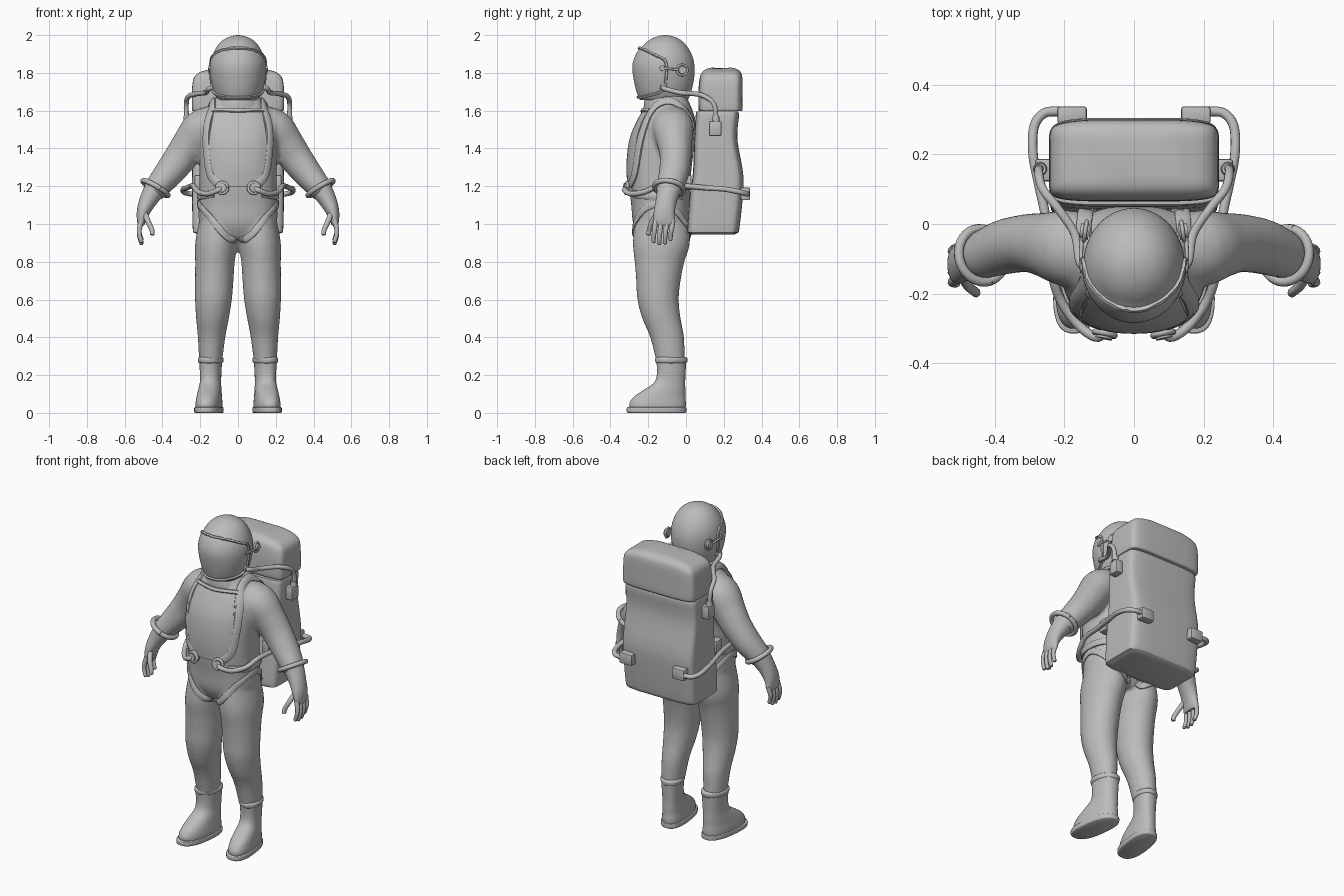
import bpy, bmesh, math
from mathutils import Vector
from mathutils.bvhtree import BVHTree

if "Cube" in bpy.data.objects:
    bpy.data.objects.remove(bpy.data.objects["Cube"], do_unlink=True)

GREY = (0.5, 0.5, 0.5, 1)
mat = bpy.data.materials.new("suit grey")
mat.use_nodes = True
mat.diffuse_color = GREY
for node in mat.node_tree.nodes:
    if node.type == 'BSDF_PRINCIPLED':
        node.inputs["Base Color"].default_value = GREY
        node.inputs["Roughness"].default_value = 0.6


def spline(pts, n=6):
    """Smooth path through points of any dimension."""
    out = []
    last = len(pts) - 1
    for i in range(last):
        quad = [pts[max(i - 1, 0)], pts[i], pts[i + 1], pts[min(i + 2, last)]]
        for k in range(n):
            t = k / n
            out.append([0.5 * (2 * b + (c - a) * t + (2 * a - 5 * b + 4 * c - d) * t * t
                               + (3 * b - a - 3 * c + d) * t ** 3) for a, b, c, d in zip(*quad)])
    return out + [list(pts[-1])]


def finish(obj, angle=40):
    for o in list(bpy.context.selected_objects):
        o.select_set(False)
    bpy.context.view_layer.objects.active = obj
    obj.select_set(True)
    if obj.type == 'CURVE' or obj.modifiers:
        bpy.ops.object.convert(target='MESH')
        obj = bpy.context.view_layer.objects.active
    obj.data.materials.clear()
    obj.data.materials.append(mat)
    bpy.ops.object.shade_smooth_by_angle(angle=math.radians(angle))
    return obj


def make(name, bm, angle=40, done=True):
    bmesh.ops.recalc_face_normals(bm, faces=bm.faces)
    mesh = bpy.data.meshes.new(name)
    bm.to_mesh(mesh)
    bm.free()
    obj = bpy.data.objects.new(name, mesh)
    bpy.context.collection.objects.link(obj)
    return finish(obj, angle) if done else obj


def skin(bm, rows):
    """Bridge rows of points into a capped tube."""
    rows = [[bm.verts.new(p) for p in row] for row in rows]
    m = len(rows[0])
    for a, b in zip(rows, rows[1:]):
        for j in range(m):
            bm.faces.new((a[j], a[(j + 1) % m], b[(j + 1) % m], b[j]))
    bm.faces.new(rows[0])
    bm.faces.new(rows[-1])


def loft(bm, rings, s=1, flat=True, power=2, seg=32, sub=4):
    """Sections (x, y, z, half width, half depth) joined into one body."""
    rings = spline(rings, sub) if sub > 1 else rings
    rows = []
    for i, (x, y, z, a, b) in enumerate(rings):
        t = Vector((0, 0, 1))
        if not flat:
            t = Vector(rings[min(i + 1, len(rings) - 1)][:3]) - Vector(rings[max(i - 1, 0)][:3])
            t.normalize()
        v = Vector((0, 1, 0))
        v = (v - v.dot(t) * t).normalized()
        u = v.cross(t)
        row = []
        for k in range(seg):
            w = 2 * math.pi * (k + 0.5) / seg
            c, d = math.cos(w), math.sin(w)
            p = (Vector((x, y, z)) + u * a * math.copysign(abs(c) ** (2 / power), c)
                 + v * b * math.copysign(abs(d) ** (2 / power), d))
            row.append((p.x * s, p.y, p.z))
        rows.append(row)
    skin(bm, rows)


def tube(name, pts, r, taper=1.0, smooth=6):
    path = spline(pts, smooth) if smooth > 1 else pts
    cu = bpy.data.curves.new(name, 'CURVE')
    cu.dimensions = '3D'
    cu.bevel_depth, cu.bevel_resolution, cu.use_fill_caps = r, 3, True
    sp = cu.splines.new('POLY')
    sp.points.add(len(path) - 1)
    for i, p in enumerate(path):
        sp.points[i].co = (*p, 1)
        sp.points[i].radius = 1 + (taper - 1) * i / len(path)
    if taper < 1:
        sp.points[-1].radius = 0.4
    obj = bpy.data.objects.new(name, cu)
    bpy.context.collection.objects.link(obj)
    return finish(obj)


def ring(name, loc, axis, radius, r):
    q = Vector(axis).to_track_quat('Z', 'Y')
    turn = [2 * math.pi * k / 32 for k in range(33)]
    tube(name, [Vector(loc) + q @ Vector((math.cos(w), math.sin(w), 0)) * radius for w in turn],
         r, smooth=1)


def disc(name, loc, axis, r, h):
    bm = bmesh.new()
    bmesh.ops.create_cone(bm, cap_ends=True, segments=24, radius1=r, radius2=r * 0.85, depth=h)
    q = Vector(axis).to_track_quat('Z', 'Y')
    for v in bm.verts:
        v.co = q @ v.co + Vector(loc)
    make(name, bm)


def box(name, loc, size, bevel=0.008):
    bm = bmesh.new()
    bmesh.ops.create_cube(bm, size=1)
    for v in bm.verts:
        v.co = Vector(loc) + Vector([c * d for c, d in zip(v.co, size)])
    bmesh.ops.bevel(bm, geom=bm.edges[:], offset=bevel, segments=2, affect='EDGES', profile=0.5)
    make(name, bm)


def strap(name, pts, w, t, tree):
    """Flat band laid on a surface."""
    hits = [tree.find_nearest(Vector(p))[:2] for p in spline(pts, 8)]
    rows = []
    for i, (p, n) in enumerate(hits):
        tan = hits[min(i + 1, len(hits) - 1)][0] - hits[max(i - 1, 0)][0]
        e = tan.cross(n).normalized() * w
        rows.append([p + e - n * t, p + e + n * t * 0.6, p + e * 0.7 + n * t,
                     p - e * 0.7 + n * t, p - e + n * t * 0.6, p - e - n * t])
    bm = bmesh.new()
    skin(bm, rows)
    make(name, bm)


def tree_of(obj):
    return BVHTree.FromObject(obj, bpy.context.evaluated_depsgraph_get())


# Suit: torso, legs and arms fused into one soft body
bm = bmesh.new()
loft(bm, [(0, -.13, .92, .1, .11), (0, -.13, 1, .2, .15), (0, -.135, 1.1, .207, .155),
          (0, -.14, 1.2, .205, .163), (0, -.138, 1.32, .205, .17), (0, -.12, 1.45, .21, .172),
          (0, -.1, 1.55, .2, .15), (0, -.092, 1.62, .155, .12), (0, -.1, 1.68, .11, .1)], power=2.4)
for s in (1, -1):
    loft(bm, [(.105, -.13, 1.02, .1, .14), (.115, -.13, .9, .112, .152), (.122, -.14, .8, .105, .132),
              (.126, -.146, .7, .102, .118), (.13, -.148, .6, .098, .11), (.135, -.13, .5, .087, .102),
              (.14, -.1, .4, .073, .09), (.145, -.08, .26, .06, .076)], s)
    loft(bm, [(.1, -.08, 1.55, .08, .1), (.19, -.07, 1.51, .1, .11), (.25, -.06, 1.43, .095, .094),
              (.305, -.055, 1.35, .088, .084), (.37, -.065, 1.265, .078, .08),
              (.425, -.085, 1.2, .066, .072), (.45, -.095, 1.165, .06, .066)], s, flat=False)
suit = make("suit", bm, done=False)
rm = suit.modifiers.new("fuse", 'REMESH')
rm.mode, rm.voxel_size = 'VOXEL', 0.013
sm = suit.modifiers.new("soften", 'SMOOTH')
sm.factor, sm.iterations = 0.5, 6
suit = finish(suit, 80)
body = tree_of(suit)

# Helmet with a raised visor, brim and collar
bm = bmesh.new()
loft(bm, [(0, -.115, 1.655, .1, .125), (0, -.115, 1.70, .124, .142), (0, -.115, 1.77, .141, .158),
          (0, -.117, 1.84, .145, .162), (0, -.115, 1.9, .132, .144), (0, -.112, 1.95, .104, .11),
          (0, -.11, 1.98, .07, .073), (0, -.11, 1.995, .034, .035), (0, -.11, 2, .004, .004)], seg=64)
bm.normal_update()
for v in bm.verts:
    if v.co.y < -.11 and v.co.z < 1.86 + (-.11 - v.co.y) * .55:
        v.co += v.normal * .005
head = tree_of(make("helmet", bm, 60))
half = [(0, -.27, 1.947), (.07, -.23, 1.928), (.12, -.17, 1.893), (.14, -.11, 1.86),
        (.145, -.105, 1.78), (.125, -.125, 1.71), (.08, -.21, 1.68), (0, -.245, 1.675)]
strap("visor_brim", half + [(-x, y, z) for x, y, z in half[-2::-1]], .007, .009, head)
bm = bmesh.new()
loft(bm, [(0, -.1, 1.6, .14, .125), (0, -.105, 1.64, .125, .118), (0, -.108, 1.67, .108, .108)])
make("collar", bm)

# Chest panel: a raised plate following the torso
bm = bmesh.new()
grid = []
for i in range(17):
    z = 1.2 + .39 * i / 16
    wide = .125 + .025 * math.sin(math.pi * i / 16)
    grid.append([bm.verts.new(body.ray_cast(Vector((wide * (j / 8 - 1), -1, z)), Vector((0, 1, 0)))[0])
                 for j in range(17)])
for a, b in zip(grid, grid[1:]):
    for j in range(16):
        bm.faces.new((a[j], a[j + 1], b[j + 1], b[j]))
panel = make("chest_panel", bm, done=False)
so = panel.modifiers.new("thickness", 'SOLIDIFY')
so.thickness, so.offset = .016, 0
finish(panel)
strap("chest_bar", [(-.14, -.2, 1.605), (0, -.24, 1.605), (.14, -.2, 1.605)], .012, .016, body)

# Backpack with a separate lid, both slightly bowed
def pack_part(name, rings):
    bm = bmesh.new()
    loft(bm, rings, power=9, seg=64, sub=3)
    for v in bm.verts:
        bow = 1 - (v.co.x / .245) ** 2
        v.co.y += .014 * bow * (1 if v.co.y > .17 else -.5)
        v.co.z += .03 * bow * max(0, (v.co.z - 1.7) / .1)
    make(name, bm, 50)


pack_part("backpack", [(0, .14, .945, .205, .105), (0, .14, .953, .228, .122), (0, .142, .975, .24, .13),
                       (0, .158, 1.15, .243, .133), (0, .167, 1.27, .243, .125),
                       (0, .155, 1.45, .241, .106), (0, .163, 1.57, .241, .107), (0, .163, 1.595, .236, .102)])
pack_part("backpack_lid", [(0, .18, 1.597, .238, .102), (0, .18, 1.61, .244, .109), (0, .18, 1.7, .244, .109),
                           (0, .183, 1.76, .238, .105), (0, .185, 1.785, .222, .093),
                           (0, .185, 1.797, .19, .07), (0, .185, 1.8, .12, .04)])

for s, side in ((1, "left"), (-1, "right")):
    def m(*pts):
        return [(p[0] * s, *p[1:]) for p in pts]

    # Gloves
    ring(side + "_sleeve_cuff", (.437 * s, -.09, 1.19), (.5 * s, -.15, -.85), .077, .014)
    bm = bmesh.new()
    loft(bm, [(.44, -.09, 1.185, .058, .064), (.478, -.105, 1.12, .046, .055), (.503, -.115, 1.06, .034, .056),
              (.512, -.115, 1.01, .022, .056), (.512, -.115, .99, .014, .05)], s, flat=False)
    make(side + "_glove", bm, 60)
    for k in range(4):
        y, drop = -.16 + .03 * k, (.01, 0, .004, .022)[k]
        tube(f"{side}_finger_{k + 1}", m((.511, y, 1.02), (.522, y - .006, .975), (.521, y - .01, .93 + drop),
                                       (.508, y - .012, .89 + drop)), .0145, .7)
    tube(side + "_thumb", m((.495, -.145, 1.06), (.475, -.18, 1.01), (.455, -.195, .965), (.455, -.2, .94)), .016, .7)

    # Boots, toes turned slightly out
    for part, power, rings in (
            ("boot", 2.3, [(.145, -.15, .022, .068, .148), (.145, -.15, .05, .068, .15), (.145, -.14, .085, .064, .137),
                           (.145, -.115, .12, .06, .112), (.145, -.087, .16, .055, .083),
                           (.145, -.078, .21, .056, .076), (.145, -.078, .285, .06, .08)]),
            ("sole", 2.5, [(.145, -.154, 0, .068, .152), (.145, -.156, .006, .073, .158),
                           (.145, -.156, .026, .073, .158), (.145, -.155, .03, .069, .154)]),
            ("boot_cuff", 2, [(.145, -.078, .262, .058, .078), (.145, -.078, .27, .066, .085),
                              (.145, -.078, .288, .067, .086), (.145, -.078, .296, .058, .076)])):
        bm = bmesh.new()
        loft(bm, rings, s, power=power)
        for v in bm.verts:
            v.co.x += s * .12 * (-.08 - v.co.y)
        make(f"{side}_{part}", bm, 50)

    # Harness straps
    strap(side + "_shoulder_strap", m((.09, -.31, 1.2), (.15, -.28, 1.26), (.175, -.26, 1.4), (.165, -.22, 1.52),
                                      (.14, -.17, 1.62), (.135, -.08, 1.65), (.14, 0, 1.58), (.14, .06, 1.45)),
          .022, .012, body)
    strap(side + "_leg_strap", m((.01, -.24, .9), (.07, -.29, .95), (.13, -.28, 1.01), (.19, -.22, 1.08),
                                 (.215, -.13, 1.11), (.2, -.03, 1.06), (.12, .03, .97), (.02, .03, .92)),
          .018, .01, body)
    strap(side + "_belt", m((.13, -.28, 1.16), (.2, -.2, 1.15), (.21, -.1, 1.15), (.18, .0, 1.15)), .02, .012, body)
    box(side + "_belt_clip", (.205 * s, 0, 1.22), (.05, .06, .08))

    # Helmet ear fittings
    disc(side + "_ear_disc", (.142 * s, -.02, 1.815), (s, .15, 0), .024, .026)
    ring(side + "_ear_ring", (.14 * s, -.02, 1.815), (s, .15, 0), .028, .006)
    tube(side + "_visor_arm", m((.15, -.13, 1.825), (.152, -.08, 1.82), (.148, -.02, 1.815)), .006)
    disc(side + "_visor_clip", (.145 * s, -.125, 1.825), (s, 0, 0), .016, .02)

    # Air hoses from helmet to backpack
    tube(side + "_air_hose", m((.125, -.125, 1.725), (.155, -.11, 1.715), (.17, -.03, 1.695), (.215, .04, 1.69),
                               (.262, .1, 1.675), (.274, .15, 1.63), (.27, .16, 1.53)), .013)
    disc(side + "_helmet_port", (.132 * s, -.12, 1.724), (s, 0, 0), .02, .03)
    disc(side + "_hose_collar", (.27 * s, .158, 1.56), (0, 0, 1), .02, .03)
    box(side + "_air_port", (.256 * s, .155, 1.505), (.056, .065, .08))

    # Waist hoses from chest ports to the back of the pack
    disc(side + "_chest_port", (.082 * s, -.305, 1.19), (.2 * s, -1, .1), .028, .05)
    ring(side + "_chest_port_ring", (.084 * s, -.315, 1.191), (.2 * s, -1, .1), .029, .009)
    tube(side + "_waist_hose", m((.084, -.31, 1.19), (.11, -.325, 1.178), (.16, -.29, 1.16), (.21, -.22, 1.17),
                                 (.235, -.14, 1.2), (.25, 0, 1.2), (.275, .12, 1.19), (.29, .2, 1.185),
                                 (.287, .28, 1.17), (.255, .32, 1.16), (.2, .322, 1.16)), .014)
    box(side + "_pack_port", (.178 * s, .313, 1.16), (.085, .05, .068))
